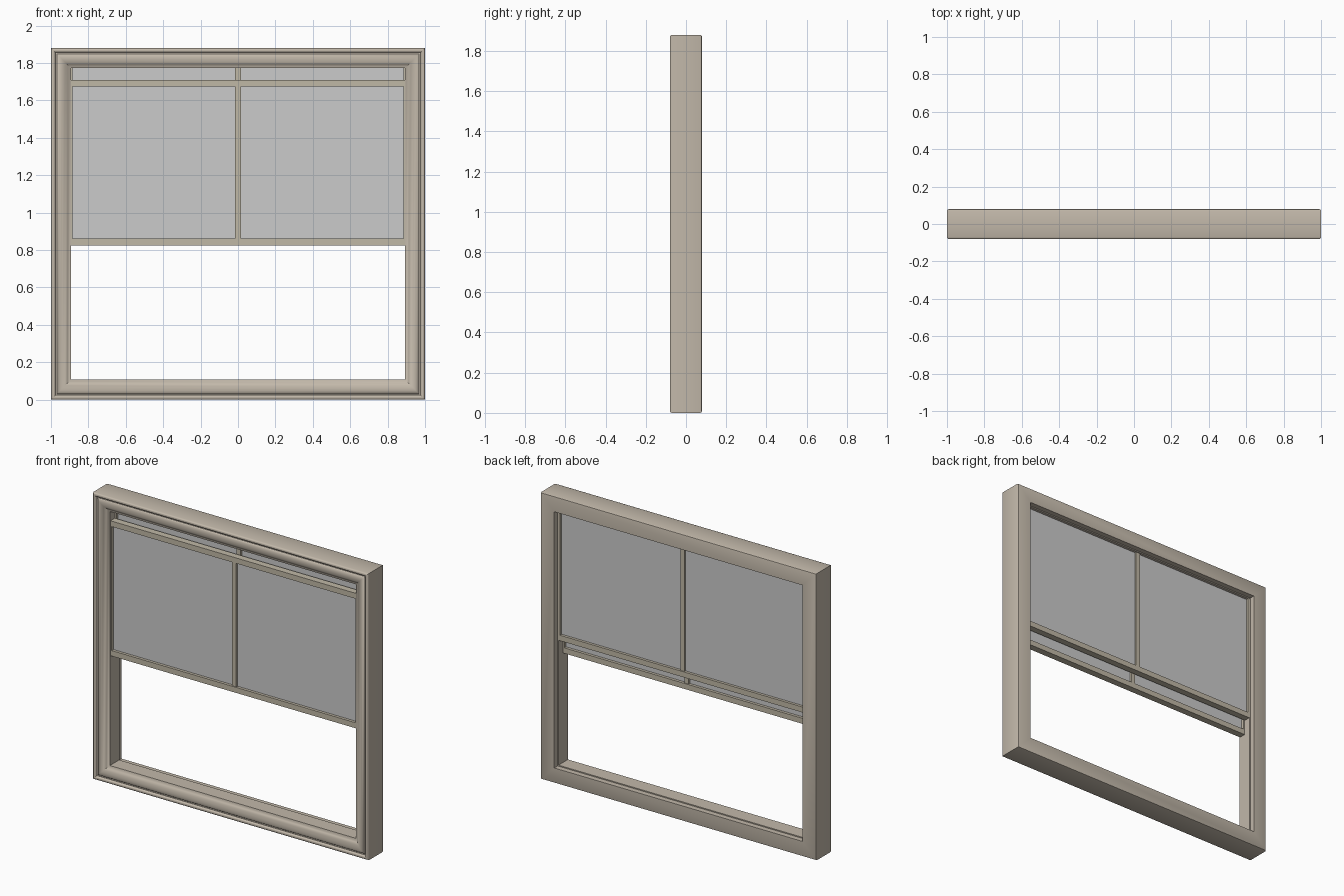
import bpy
import bmesh

cube = bpy.data.objects.get("Cube")
if cube:
    bpy.data.objects.remove(cube, do_unlink=True)

HALF_W, HEIGHT = 1.0, 1.88


def make_material(name, color):
    mat = bpy.data.materials.new(name)
    mat.use_nodes = True
    mat.diffuse_color = (*color, 1)
    mat.node_tree.nodes["Principled BSDF"].inputs["Base Color"].default_value = (*color, 1)
    return mat


tan = make_material("warm tan frame", (0.54, 0.48, 0.40))
sash_tan = make_material("olive tan sash", (0.53, 0.48, 0.38))
grey = make_material("grey glass", (0.60, 0.60, 0.60))


def finish(name, bm, mat):
    bmesh.ops.recalc_face_normals(bm, faces=bm.faces)
    mesh = bpy.data.meshes.new(name)
    bm.to_mesh(mesh)
    bm.free()
    mesh.materials.append(mat)
    obj = bpy.data.objects.new(name, mesh)
    bpy.context.collection.objects.link(obj)
    return obj


def mitred_frame(name, profile, half_w, z0, z1, mat):
    """Sweep a closed (inset, y) profile round a rectangle with mitred corners."""
    bm = bmesh.new()
    rings = []
    for sx, sz in ((-1, -1), (1, -1), (1, 1), (-1, 1)):
        rings.append([bm.verts.new((sx * (half_w - t), y, z0 + t if sz < 0 else z1 - t))
                      for t, y in profile])
    n = len(profile)
    for c in range(4):
        a, b = rings[c], rings[(c + 1) % 4]
        for i in range(n):
            j = (i + 1) % n
            bm.faces.new((a[i], a[j], b[j], b[i]))
    return finish(name, bm, mat)


def box(name, x0, x1, y0, y1, z0, z1, mat):
    bm = bmesh.new()
    bmesh.ops.create_cube(bm, size=1)
    for v in bm.verts:
        v.co = (x1 if v.co.x > 0 else x0, y1 if v.co.y > 0 else y0, z1 if v.co.z > 0 else z0)
    return finish(name, bm, mat)


# Outer casing: grooved moulding on the front, plain rebated back
casing_profile = [
    (0, 0.07), (0.003, 0.077), (0.01, 0.08), (0.1, 0.08), (0.1, 0.045), (0.107, 0.045),
    (0.107, -0.052), (0.098, -0.055), (0.088, -0.062), (0.076, -0.071), (0.062, -0.077),
    (0.048, -0.078), (0.037, -0.074), (0.031, -0.066), (0.024, -0.066), (0.021, -0.076),
    (0.015, -0.08), (0.008, -0.08), (0.003, -0.077), (0, -0.07),
]
casing = mitred_frame("casing", casing_profile, HALF_W, 0, HEIGHT, tan)
bpy.ops.object.select_all(action="DESELECT")
casing.select_set(True)
bpy.context.view_layer.objects.active = casing
bpy.ops.object.shade_smooth_by_angle(angle=0.7)


# Sliding sashes: rim, centre bar and pane
def sash(prefix, y0, y1, z0, z1):
    rim, half = 0.036, 0.92
    mitred_frame(prefix + "_sash_rim", [(0, y0), (rim, y0), (rim, y1), (0, y1)],
                 half, z0, z1, sash_tan)
    mid = (y0 + y1) / 2
    box(prefix + "_sash_centre_bar", -0.015, 0.015, y0 + 0.006, y1 - 0.006,
        z0 + rim, z1 - rim, sash_tan)
    box(prefix + "_pane", -half + rim, half - rim, mid - 0.004, mid + 0.004,
        z0 + rim, z1 - rim, grey)


sash("front", -0.046, -0.001, 0.825, 1.71)
sash("rear", 0.001, 0.044, 0.925, 1.81)
